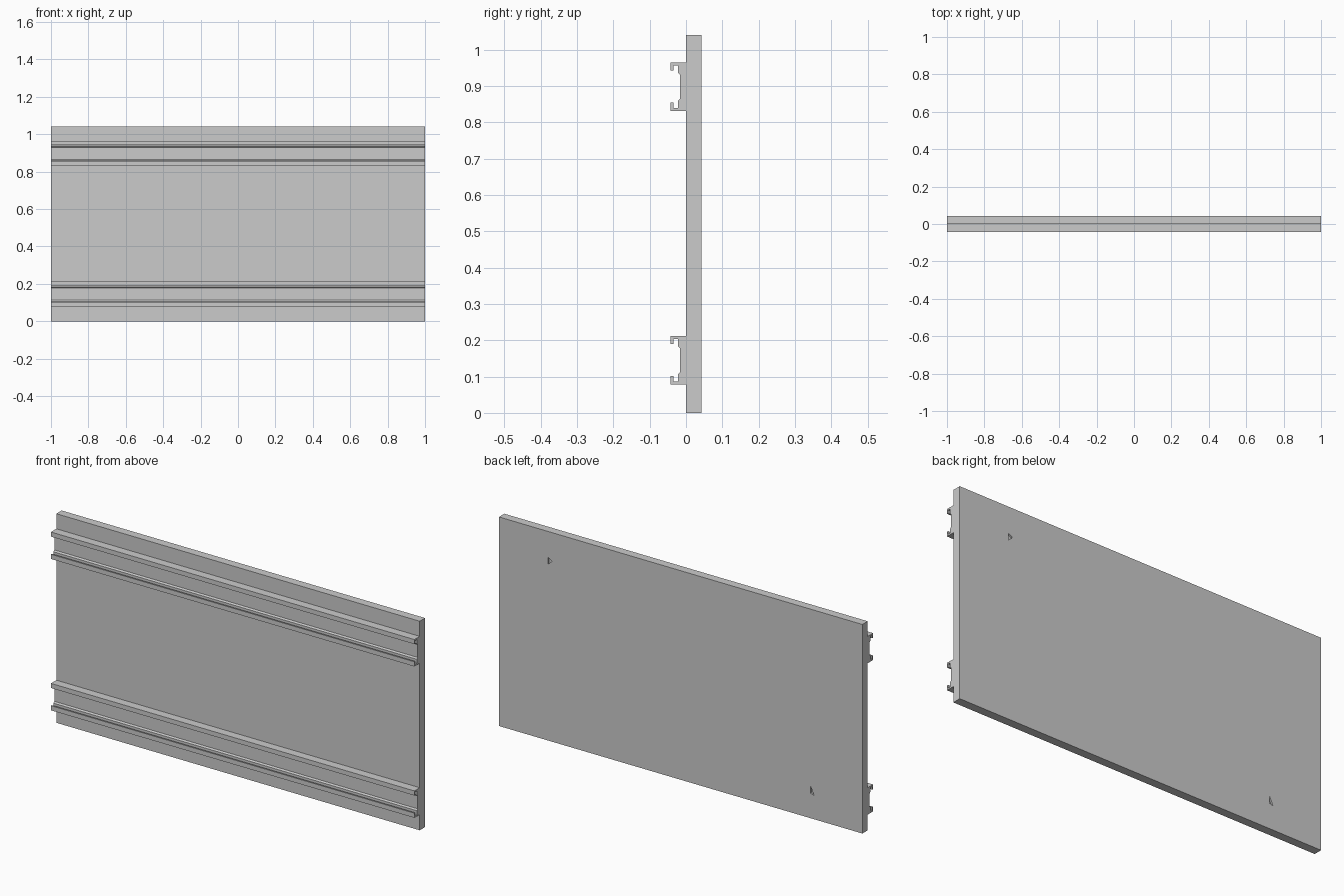
import bpy, bmesh

if "Cube" in bpy.data.objects:
    bpy.data.objects.remove(bpy.data.objects["Cube"])

T = 0.042          # panel thickness and rail depth
H = 1.04           # panel height


def prism(name, pts, to3d, vec):
    """Extrude a closed 2D outline along vec into a solid object."""
    bm = bmesh.new()
    face = bm.faces.new([bm.verts.new(to3d(a, b)) for a, b in pts])
    ext = bmesh.ops.extrude_face_region(bm, geom=[face])
    bmesh.ops.translate(bm, vec=vec, verts=[g for g in ext["geom"] if isinstance(g, bmesh.types.BMVert)])
    bmesh.ops.recalc_face_normals(bm, faces=bm.faces)
    me = bpy.data.meshes.new(name)
    bm.to_mesh(me)
    bm.free()
    ob = bpy.data.objects.new(name, me)
    bpy.context.collection.objects.link(ob)
    return ob


# Flat panel
panel = prism("panel", [(0, 0), (T, 0), (T, H), (0, H)], lambda y, z: (-1, y, z), (2, 0, 0))

# Rails: half of the lipped channel section (y, offset from centre), mirrored
half = [(0, .067), (-T, .067), (-T, .044), (-.035, .044), (-.035, .059),
        (-.022, .059), (-.022, .039), (-.016, .032)]
section = half + [(y, -h) for y, h in reversed(half)]
for name, zc in (("lower_rail", .145), ("upper_rail", .898)):
    prism(name, section, lambda y, h: (-1, y, zc + h), (2, 0, 0))

# Small shallow triangular notches in the back of the panel
notches = {
    "upper_notch": [(.73, .877), (.73, .911), (.708, .897)],
    "lower_notch": [(-.714, .125), (-.714, .162), (-.735, .118)],
}
for name, tri in notches.items():
    cutter = prism(name + "_cutter", tri, lambda x, z: (x, T - .008, z), (0, .02, 0))
    cutter.hide_render = True
    cutter.hide_set(True)
    mod = panel.modifiers.new(name, "BOOLEAN")
    mod.operation = "DIFFERENCE"
    mod.solver = "EXACT"
    mod.object = cutter
